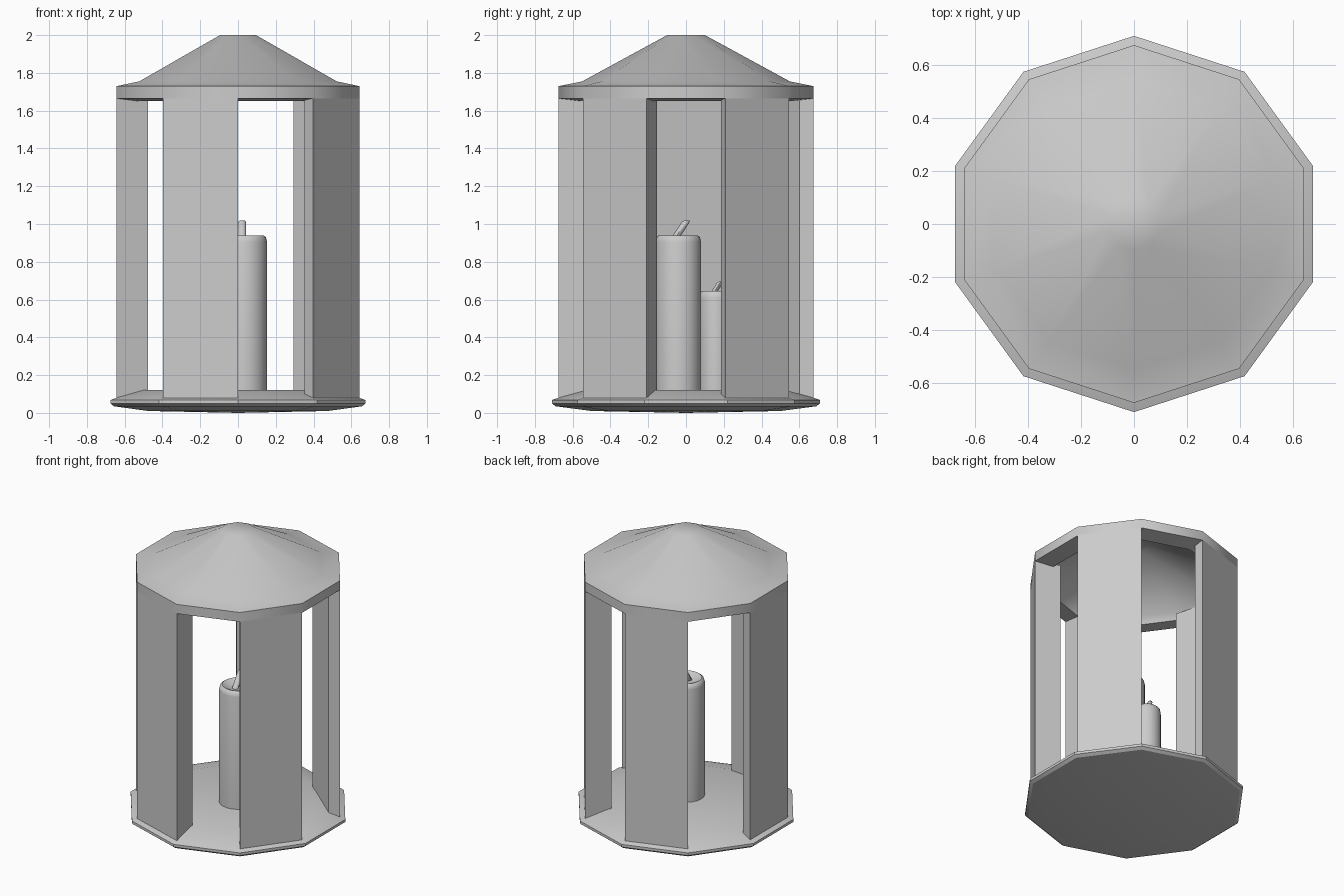
import bpy, bmesh, math
from mathutils import Vector

if "Cube" in bpy.data.objects:
    bpy.data.objects.remove(bpy.data.objects["Cube"])


def finish(name, bm, angle):
    bmesh.ops.remove_doubles(bm, verts=bm.verts, dist=1e-5)
    bmesh.ops.recalc_face_normals(bm, faces=bm.faces)
    me = bpy.data.meshes.new(name)
    bm.to_mesh(me)
    bm.free()
    ob = bpy.data.objects.new(name, me)
    bpy.context.collection.objects.link(ob)
    bpy.ops.object.select_all(action='DESELECT')
    ob.select_set(True)
    bpy.context.view_layer.objects.active = ob
    bpy.ops.object.shade_smooth_by_angle(angle=math.radians(angle))
    return ob


def polar(r, deg, z):
    a = math.radians(deg)
    return Vector((r * math.cos(a), r * math.sin(a), z))


def lathe(name, profile, sides, angle, centre=(0, 0), closed=False):
    """Spin an (r, z) profile; r = 0 points collapse to poles."""
    bm = bmesh.new()
    off = Vector((centre[0], centre[1], 0))
    rings = []
    for r, z in profile:
        if r == 0:
            rings.append([bm.verts.new(off + Vector((0, 0, z)))] * sides)
        else:
            rings.append([bm.verts.new(off + polar(r, 90 + 360 * i / sides, z))
                          for i in range(sides)])
    for a, b in zip(rings, rings[1:]):
        for i in range(sides):
            j = (i + 1) % sides
            vs = list(dict.fromkeys((a[i], a[j], b[j], b[i])))
            if len(vs) > 2:
                bm.faces.new(vs)
    return finish(name, bm, angle)


# ten-sided base with a raised floor
lathe("base", [(0, 0), (0.5, 0.01), (0.69, 0.035), (0.71, 0.05), (0.71, 0.068),
               (0.675, 0.08), (0.52, 0.122), (0, 0.122)], 10, 30)

# hollow ten-sided roof with a flat tip
lathe("roof", [(0, 2.0), (0.1, 2.0), (0.55, 1.755), (0.675, 1.73), (0.675, 1.665),
               (0.55, 1.65), (0.53, 1.70), (0.1, 1.93), (0, 1.93)], 10, 65)

# five wall panels on alternate sides, thicker at one end
for k in range(5):
    low, high = 234 + 72 * k, 270 + 72 * k
    plan = [(0.675, low), (0.675, high), (0.50, high), (0.60, low)]
    bm = bmesh.new()
    foot = [0.072, 0.072, 0.115, 0.095]
    bot = [bm.verts.new(polar(r, a, z)) for (r, a), z in zip(plan, foot)]
    top = [bm.verts.new(polar(r, a, 1.67)) for r, a in plan]
    bm.faces.new(bot)
    bm.faces.new(top)
    for i in range(4):
        j = (i + 1) % 4
        bm.faces.new((bot[i], bot[j], top[j], top[i]))
    finish("wall_panel_%d" % (k + 1), bm, 40)


# candles with a softened rim, shallow dish and leaning wick
def candle(name, x, y, r, top, wick_r, lean):
    lathe(name, [(0, 0.12), (r, 0.12), (r, top - 0.035), (r * 0.95, top - 0.01),
                 (r * 0.84, top), (r * 0.7, top - 0.006), (r * 0.5, top - 0.02),
                 (0, top - 0.025)], 20, 50, (x, y))
    bm = bmesh.new()
    n, path = 8, [(-0.01, -0.03), (lean * 0.9, lean * 1.15), (lean, lean * 1.28)]
    rings = []
    for (d, h), s in zip(path, (1, 1, 0.6)):
        rings.append([bm.verts.new(polar(wick_r * s, 360 * i / n, top + h)
                                   + Vector((x - 0.01, y - 0.015 + d, 0)))
                      for i in range(n)])
    for a, b in zip(rings, rings[1:]):
        for i in range(n):
            j = (i + 1) % n
            bm.faces.new((a[i], a[j], b[j], b[i]))
    bm.faces.new(rings[-1])
    bm.faces.new(rings[0])
    finish(name + "_wick", bm, 50)


candle("tall_candle", 0.032, -0.042, 0.122, 0.94, 0.021, 0.062)
candle("short_candle", 0.03, 0.16, 0.09, 0.645, 0.016, 0.04)
